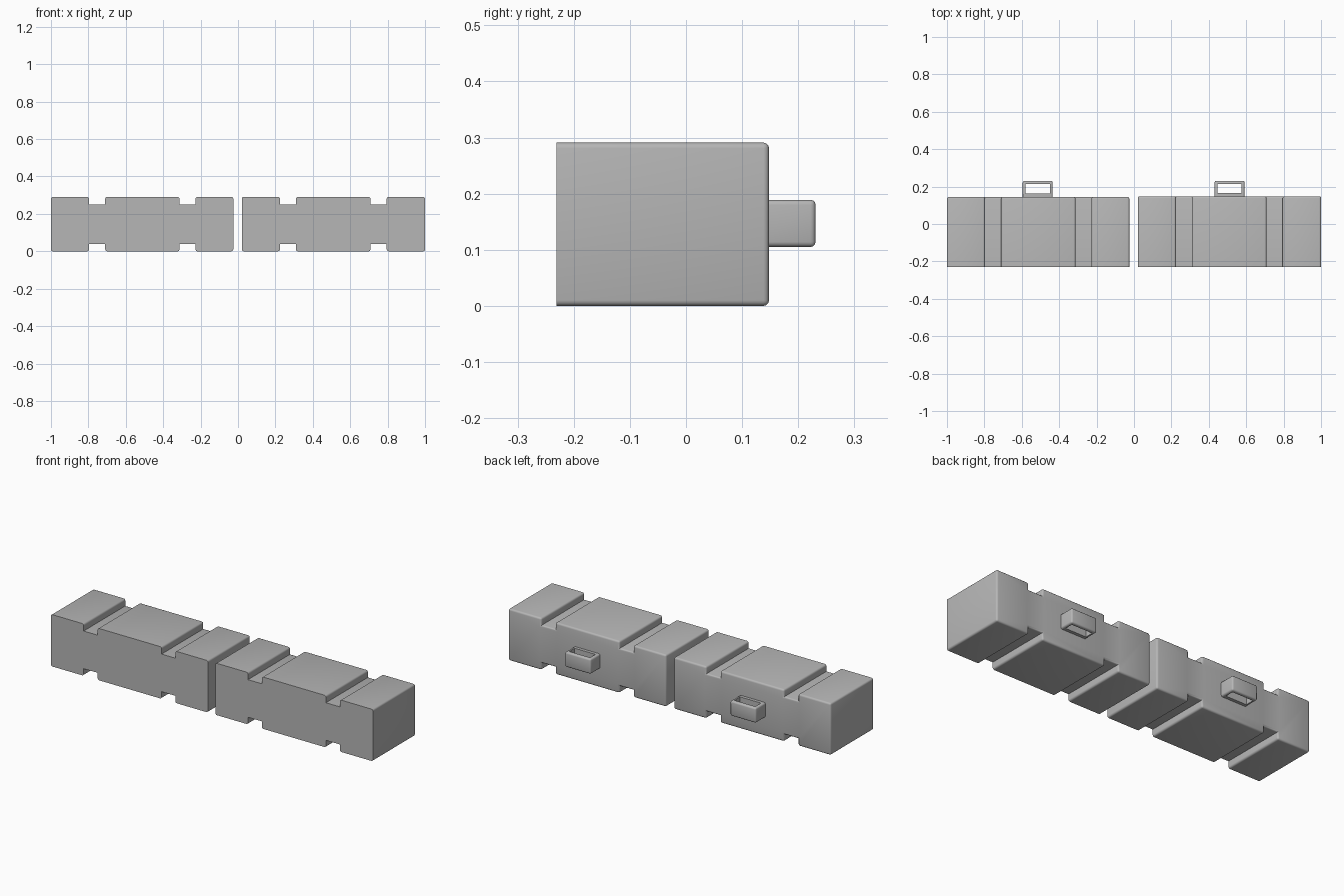
import bpy, bmesh, math

cube = bpy.data.objects.get("Cube")
if cube:
    bpy.data.objects.remove(cube, do_unlink=True)

grey = bpy.data.materials.new("plain_grey")
grey.use_nodes = True
grey.diffuse_color = (0.47, 0.47, 0.47, 1)
grey.node_tree.nodes["Principled BSDF"].inputs["Base Color"].default_value = grey.diffuse_color

FRONT, HEIGHT, NOTCH = -0.231, 0.291, 0.04


def prism(name, profile, place, keep, radius):
    """Extrude a closed profile, then round the convex edges chosen by keep."""
    bm = bmesh.new()
    rings = [[bm.verts.new(place(p, q, end)) for p, q in profile] for end in (0, 1)]
    n = len(profile)
    for ring in rings:
        bm.faces.new(ring)
    for i in range(n):
        j = (i + 1) % n
        bm.faces.new((rings[0][i], rings[0][j], rings[1][j], rings[1][i]))
    bmesh.ops.recalc_face_normals(bm, faces=bm.faces)
    edges = [e for e in bm.edges if e.is_convex and keep(e)]
    bmesh.ops.bevel(bm, geom=edges, offset=radius, segments=3, profile=0.5, affect='EDGES')
    return finish(name, bm)


def finish(name, bm):
    mesh = bpy.data.meshes.new(name)
    bm.to_mesh(mesh)
    bm.free()
    mesh.materials.append(grey)
    obj = bpy.data.objects.new(name, mesh)
    bpy.context.collection.objects.link(obj)
    bpy.ops.object.select_all(action='DESELECT')
    obj.select_set(True)
    bpy.context.view_layer.objects.active = obj
    bpy.ops.object.shade_smooth_by_angle(angle=math.radians(35))
    return obj


def block(name, x0, x1, back, notches):
    """Long block with notches across its top and underside."""
    lower = [(x0, 0)]
    for a, b in notches:
        lower += [(a, 0), (a, NOTCH), (b, NOTCH), (b, 0)]
    lower.append((x1, 0))
    upper = [(x, HEIGHT - z) for x, z in reversed(lower)]
    prism(name, lower + upper,
          lambda x, z, end: (x, back if end else FRONT, z),
          lambda e: any(v.co.y > FRONT + 0.01 for v in e.verts), 0.01)


def handle(name, cx, back):
    """Rectangular loop on the back, open from top to bottom."""
    half, tip, inner, wall = 0.08, 0.231, 0.065, 0.018
    root = back - 0.012
    gap = back + 0.018
    outer = [(cx - half, root), (cx + half, root), (cx + half, tip), (cx - half, tip)]
    hole = [(cx - inner, gap), (cx + inner, gap), (cx + inner, tip - wall), (cx - inner, tip - wall)]
    bm = bmesh.new()
    rows = [[bm.verts.new((x, y, z)) for x, y in loop]
            for loop, z in ((outer, 0.105), (outer, 0.189), (hole, 0.189), (hole, 0.105))]
    for k in range(4):
        a, b = rows[k], rows[(k + 1) % 4]
        for i in range(4):
            j = (i + 1) % 4
            bm.faces.new((a[i], a[j], b[j], b[i]))
    bmesh.ops.recalc_face_normals(bm, faces=bm.faces)
    edges = [e for e in bm.edges if e.calc_face_angle() > 0.5
             and any(v.co.y > root + 0.001 for v in e.verts)
             and any(abs(v.co.x - cx) > inner + 0.005 for v in e.verts)]
    bmesh.ops.bevel(bm, geom=edges, offset=0.009, segments=3, profile=0.5, affect='EDGES')
    finish(name, bm)


# Right half
block("right_block", -1.0, -0.025, 0.145, [(-0.797, -0.71), (-0.313, -0.227)])
handle("right_handle", -0.515, 0.145)
# Left half
block("left_block", 0.021, 1.0, 0.148, [(0.224, 0.31), (0.708, 0.795)])
handle("left_handle", 0.511, 0.148)
